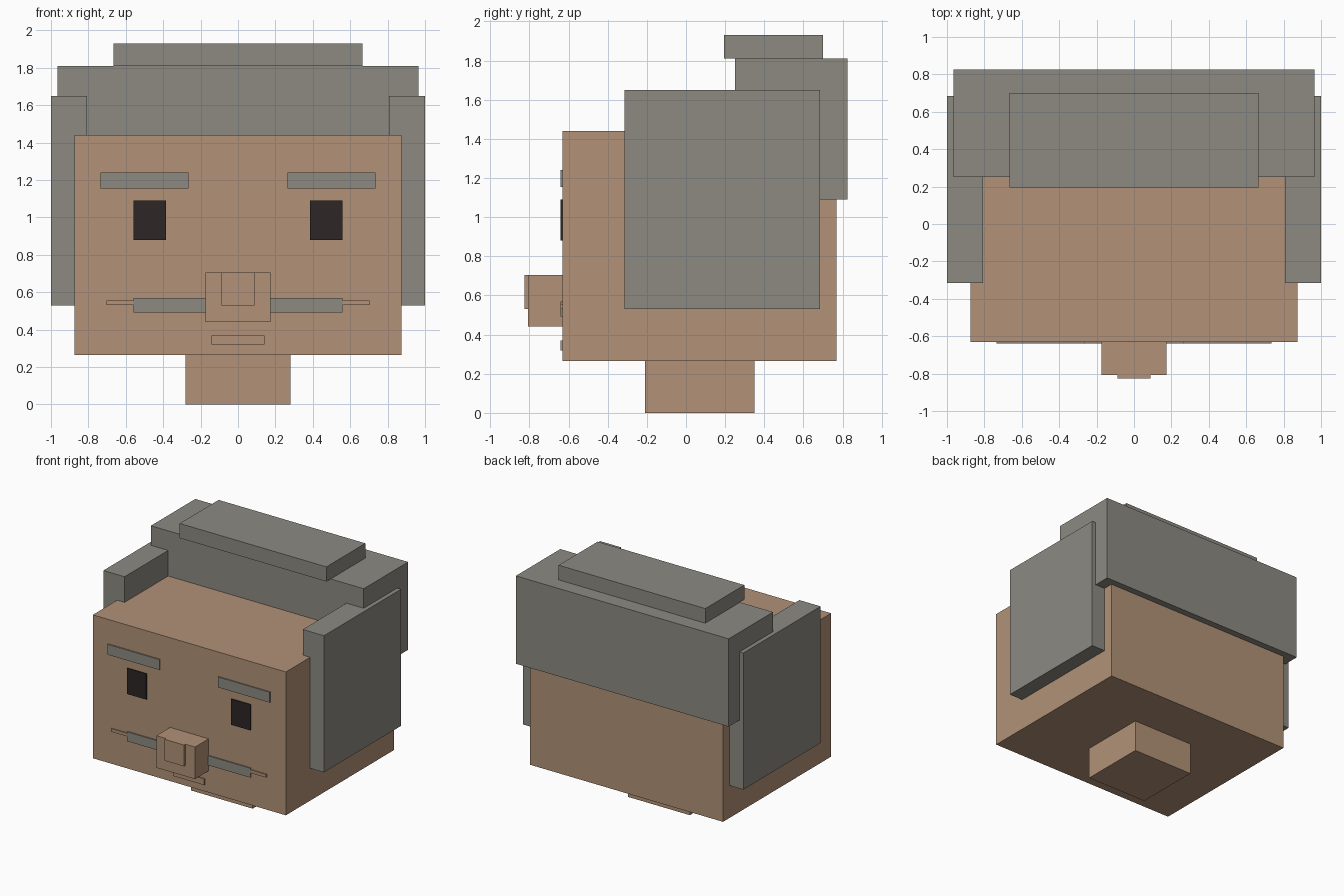
import bpy
import bmesh
from mathutils import Vector

default = bpy.data.objects.get("Cube")
if default:
    bpy.data.objects.remove(default, do_unlink=True)


def make_material(name, rgb):
    mat = bpy.data.materials.new(name)
    mat.use_nodes = True
    colour = (*rgb, 1.0)
    mat.diffuse_color = colour
    mat.node_tree.nodes["Principled BSDF"].inputs["Base Color"].default_value = colour
    return mat


skin = make_material("skin tan", (0.445, 0.287, 0.185))
hair = make_material("hair grey", (0.265, 0.254, 0.222))
dark = make_material("eye dark", (0.027, 0.019, 0.019))


def box(name, x, y, z, mat):
    """Flat-sided box spanning the given (low, high) ranges."""
    low, high = (Vector(c) for c in zip(x, y, z))
    bm = bmesh.new()
    bmesh.ops.create_cube(bm, size=1)
    bmesh.ops.scale(bm, vec=high - low, verts=bm.verts)
    mesh = bpy.data.meshes.new(name)
    bm.to_mesh(mesh)
    bm.free()
    mesh.materials.append(mat)
    obj = bpy.data.objects.new(name, mesh)
    obj.location = (low + high) / 2
    bpy.context.collection.objects.link(obj)
    return obj


def centred(name, half, y, z, mat):
    return box(name, (-half, half), y, z, mat)


def pair(name, x, y, z, mat):
    box("left_" + name, x, y, z, mat)
    box("right_" + name, (-x[1], -x[0]), y, z, mat)


FACE = -0.63           # front plane of the head
PLATE = (-0.64, FACE)  # thin raised facial details

# Head and neck
centred("head", 0.875, (FACE, 0.77), (0.265, 1.44), skin)
centred("neck", 0.28, (-0.21, 0.35), (0, 0.265), skin)

# Hair blocks
centred("back_hair", 0.965, (0.25, 0.825), (1.09, 1.81), hair)
centred("top_hair", 0.665, (0.195, 0.7), (1.81, 1.93), hair)
pair("side_hair", (0.808, 1.0), (-0.315, 0.685), (0.53, 1.65), hair)

# Eyes and eyebrows
pair("eye", (0.385, 0.56), PLATE, (0.88, 1.09), dark)
pair("eyebrow", (0.265, 0.735), PLATE, (1.155, 1.24), hair)

# Nose with raised tip
centred("nose", 0.175, (-0.807, FACE), (0.442, 0.705), skin)
centred("nose_tip", 0.087, (-0.825, -0.807), (0.53, 0.705), skin)

# Moustache with slim skin-coloured ends, and the lower lip
centred("moustache", 0.56, PLATE, (0.493, 0.57), hair)
pair("moustache_end", (0.56, 0.703), PLATE, (0.532, 0.557), skin)
centred("lower_lip", 0.142, PLATE, (0.32, 0.37), skin)
